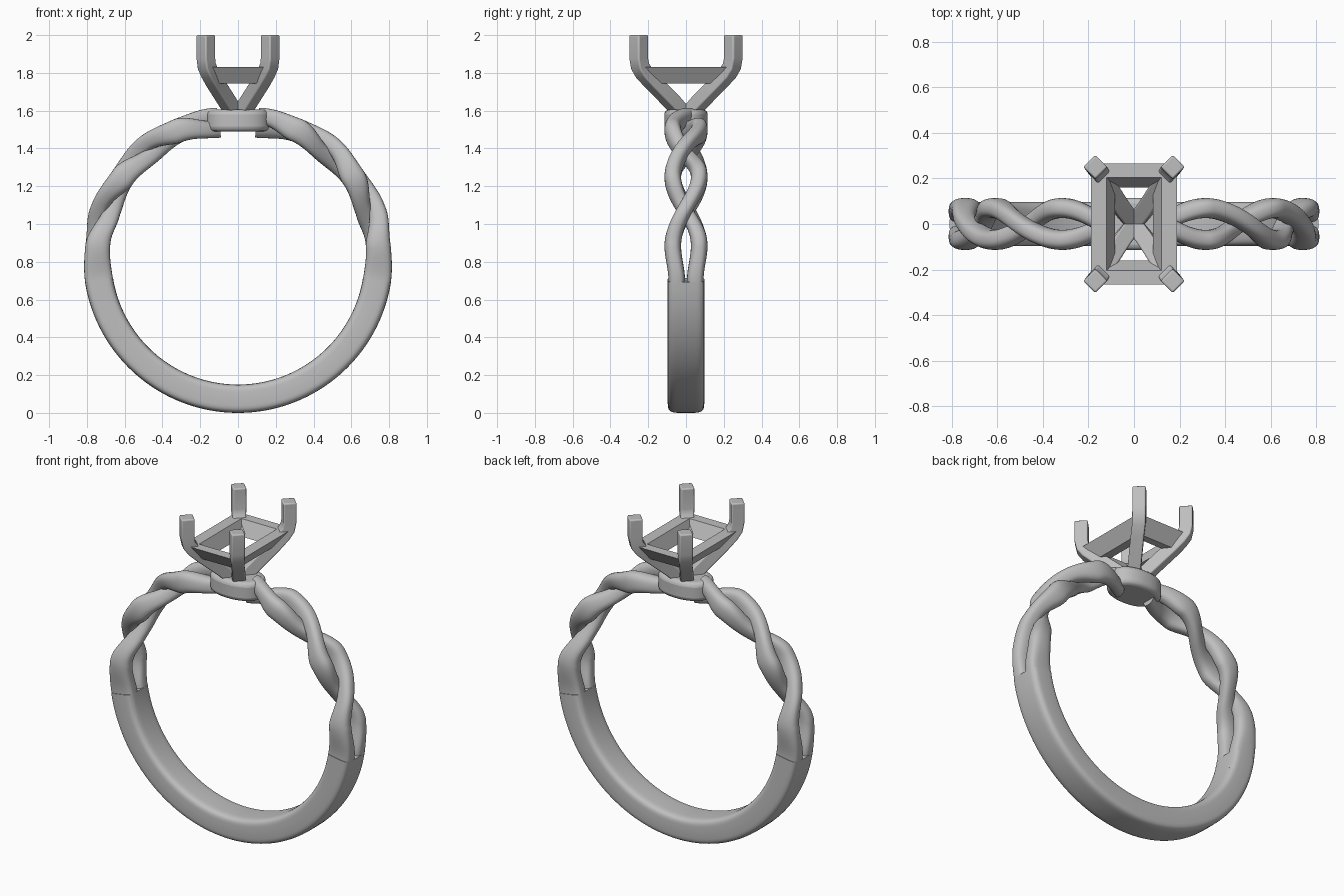
import bpy, bmesh
from math import sin, cos, radians, pi, copysign
from mathutils import Vector

cube = bpy.data.objects.get("Cube")
if cube:
    bpy.data.objects.remove(cube, do_unlink=True)

metal = bpy.data.materials.new("grey metal")
metal.use_nodes = True
GREY = (0.52, 0.52, 0.52, 1)
metal.diffuse_color = GREY
metal.node_tree.nodes["Principled BSDF"].inputs["Base Color"].default_value = GREY

CENTRE_Z = 0.82   # middle of the hoop
MID_R = 0.745     # middle of the hoop's thickness


def loft(name, rings, closed=False, smooth=True, bevel=0):
    """Skin a series of equal cross-sections into one solid."""
    bm = bmesh.new()
    loops = [[bm.verts.new(p) for p in ring] for ring in rings]
    n = len(loops[0])
    pairs = list(zip(loops, loops[1:]))
    if closed:
        pairs.append((loops[-1], loops[0]))
    for a, b in pairs:
        for i in range(n):
            j = (i + 1) % n
            bm.faces.new((a[i], a[j], b[j], b[i]))
    if not closed:
        bm.faces.new(loops[0])
        bm.faces.new(loops[-1])
    bmesh.ops.recalc_face_normals(bm, faces=bm.faces)
    mesh = bpy.data.meshes.new(name)
    bm.to_mesh(mesh)
    bm.free()
    mesh.materials.append(metal)
    obj = bpy.data.objects.new(name, mesh)
    bpy.context.collection.objects.link(obj)
    if bevel:
        mod = obj.modifiers.new("soft edges", 'BEVEL')
        mod.width, mod.segments = bevel, 3
        mod.limit_method, mod.angle_limit = 'ANGLE', radians(35)
    if smooth:
        bpy.ops.object.select_all(action='DESELECT')
        obj.select_set(True)
        bpy.context.view_layer.objects.active = obj
        bpy.ops.object.shade_smooth_by_angle(angle=radians(40))
    return obj


def rounded(half_w, half_h, power, n=28):
    """Superellipse outline: power 2 is an ellipse, higher is boxier."""
    out = []
    for i in range(n):
        c, s = cos(2 * pi * i / n), sin(2 * pi * i / n)
        out.append((half_w * copysign(abs(c) ** (2 / power), c),
                    half_h * copysign(abs(s) ** (2 / power), s)))
    return out


def hoop_section(deg, y, r, outline, side=1):
    """Stand an outline across the hoop at an angle; side -1 turns it half round."""
    a = radians(deg)
    return [(side * (r + v) * cos(a), side * (y + u), CENTRE_Z + (r + v) * sin(a))
            for u, v in outline]


# Plain lower band
loft("lower_band", [hoop_section(d, 0, MID_R, rounded(0.097, 0.075, 5, 40))
                    for d in range(-171, -8, 2)])


# Twisted shoulder strands, two on each side
def strand(name, side, phase):
    rings = []
    for k in range(0, 103):
        deg = -20 + k
        turn = radians(6 * (deg - 20)) + phase
        s, c = sin(turn), cos(turn)
        r = MID_R + 0.035 * c * abs(c)
        y = 0.07 * s
        half_h = 0.045 + 0.019 * s * s
        power = 2.5
        if deg < 5:   # run parallel into the band
            t = min(1, (5 - deg) / 14)
            t = t * t * (3 - 2 * t)
            y = copysign(0.07 - 0.021 * t, s if abs(deg - 5) < 14 else y_last)
            r, half_h, power = MID_R, 0.066 + 0.008 * t, 2.5 + t
        elif deg < 20:
            half_h = max(half_h, 0.066 - 0.021 * (deg - 5) / 15)
        if deg > 65:  # dip under the setting
            r -= 0.022 * (deg - 65) / 17
        rings.append(hoop_section(deg, y, r, rounded(0.044, half_h, power), side))
    return loft(name, rings)


for side, label in ((1, "left"), (-1, "right")):
    for phase, which in ((0, "first"), (pi, "second")):
        y_last = -1 if phase == 0 else 1
        strand(f"{label}_{which}_strand", side, phase)

# Oval collar under the setting
collar = rounded(0.165, 0.115, 2.2, 48)
loft("setting_collar", [[(x, y, z) for x, y in collar] for z in (1.49, 1.605)],
     bevel=0.025)


# Four square prongs curving up from the collar
def prong(name, sx, sy):
    path = [Vector(p) for p in ((0.01, 0.012, 1.575), (0.055, 0.072, 1.645),
                                (0.125, 0.18, 1.755), (0.15, 0.222, 1.8),
                                (0.165, 0.243, 1.835), (0.17, 0.25, 1.875),
                                (0.17, 0.25, 2.0))]
    across = Vector((1, -1, 0)).normalized()
    half = 0.0375
    rings = []
    for i, p in enumerate(path):
        t = (path[min(i + 1, len(path) - 1)] - path[max(i - 1, 0)]).normalized()
        if i == len(path) - 2:
            t = Vector((0, 0, 1))
        out = across.cross(t).normalized()
        ring = [p + across * a * half + out * b * half
                for a, b in ((1, 1), (1, -1), (-1, -1), (-1, 1))]
        rings.append([(sx * v.x, sy * v.y, v.z) for v in ring])
    return loft(name, rings, bevel=0.008)


for sx, lr in ((1, "left"), (-1, "right")):
    for sy, fb in ((-1, "front"), (1, "back")):
        prong(f"{fb}_{lr}_prong", sx, sy)

# Flared rectangular gallery frame held between the prongs
frame_profile = ((0.19, 0.265, 1.83), (0.12, 0.205, 1.83),
                 (0.083, 0.16, 1.745), (0.135, 0.205, 1.745))
loft("gallery_frame",
     [[(sx * x, sy * y, z) for x, y, z in frame_profile]
      for sx, sy in ((1, 1), (-1, 1), (-1, -1), (1, -1))],
     closed=True, smooth=False)
